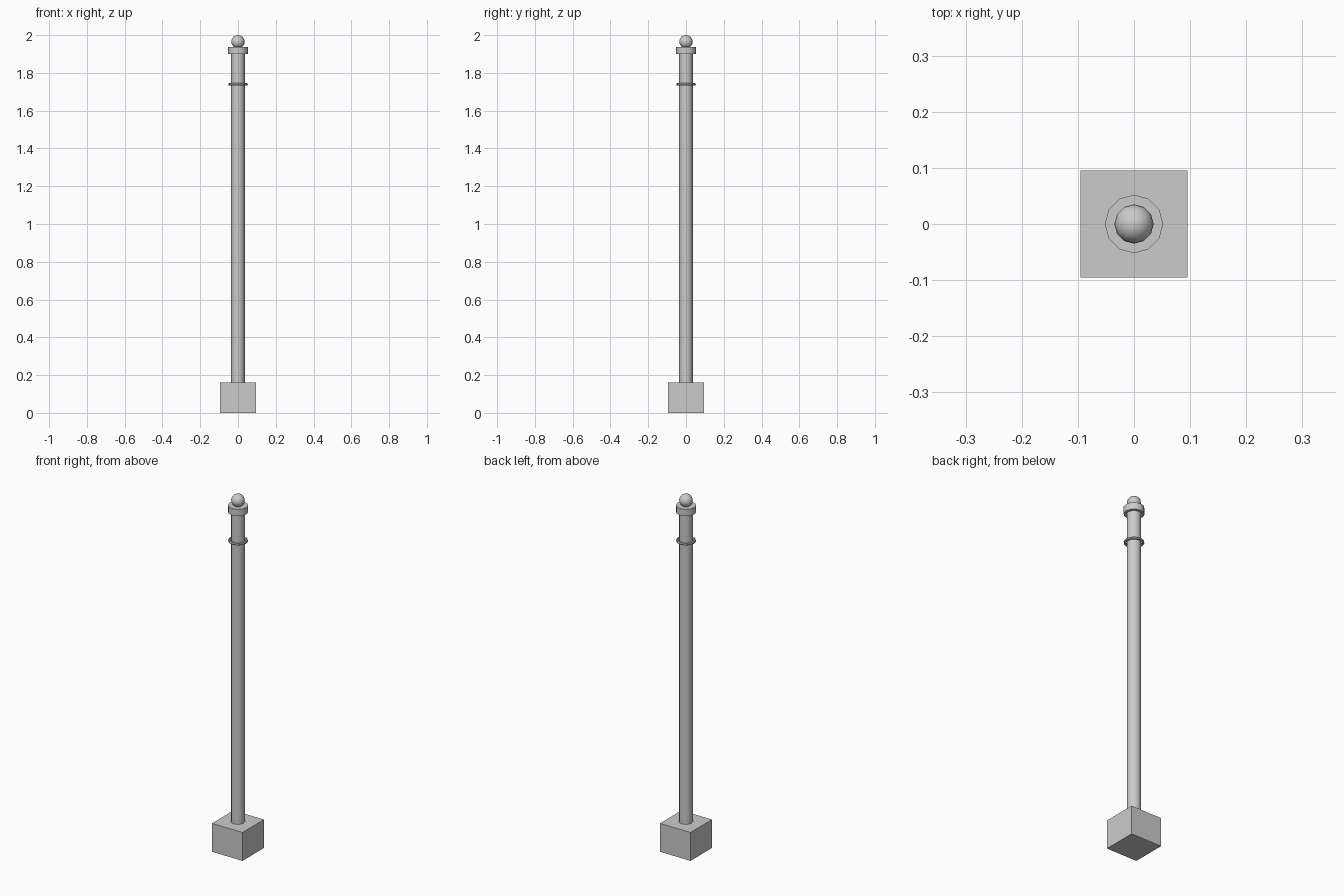
import bpy
import math

cube = bpy.data.objects.get("Cube")
if cube:
    bpy.data.objects.remove(cube, do_unlink=True)

# Single grey finish
GREY = (0.6, 0.6, 0.6, 1.0)
grey = bpy.data.materials.new("grey_metal")
grey.use_nodes = True
grey.diffuse_color = GREY
grey.node_tree.nodes["Principled BSDF"].inputs["Base Color"].default_value = GREY


def finish(name, smooth=True):
    obj = bpy.context.object
    obj.name = name
    obj.data.materials.append(grey)
    if smooth:
        bpy.ops.object.shade_smooth_by_angle(angle=math.radians(40))
    return obj


def cylinder(name, radius, bottom, top, sides=12):
    bpy.ops.mesh.primitive_cylinder_add(
        vertices=sides, radius=radius, depth=top - bottom,
        location=(0, 0, (bottom + top) / 2))
    return finish(name)


# Square foundation block
bpy.ops.mesh.primitive_cube_add(size=1, location=(0, 0, 0.08))
bpy.context.object.scale = (0.19, 0.19, 0.16)
bpy.ops.object.transform_apply(location=False, rotation=False, scale=True)
finish("base_block", smooth=False)

# Tall post and the collar capping it
cylinder("post", 0.036, 0.15, 1.91)
cylinder("top_collar", 0.052, 1.90, 1.938)

# Thin ring around the upper post
bpy.ops.mesh.primitive_torus_add(
    major_segments=12, minor_segments=8, major_radius=0.045,
    minor_radius=0.007, location=(0, 0, 1.739))
finish("post_ring")

# Ball finial
bpy.ops.mesh.primitive_uv_sphere_add(
    segments=12, ring_count=12, radius=0.035, location=(0, 0, 1.965))
finish("ball_finial")
